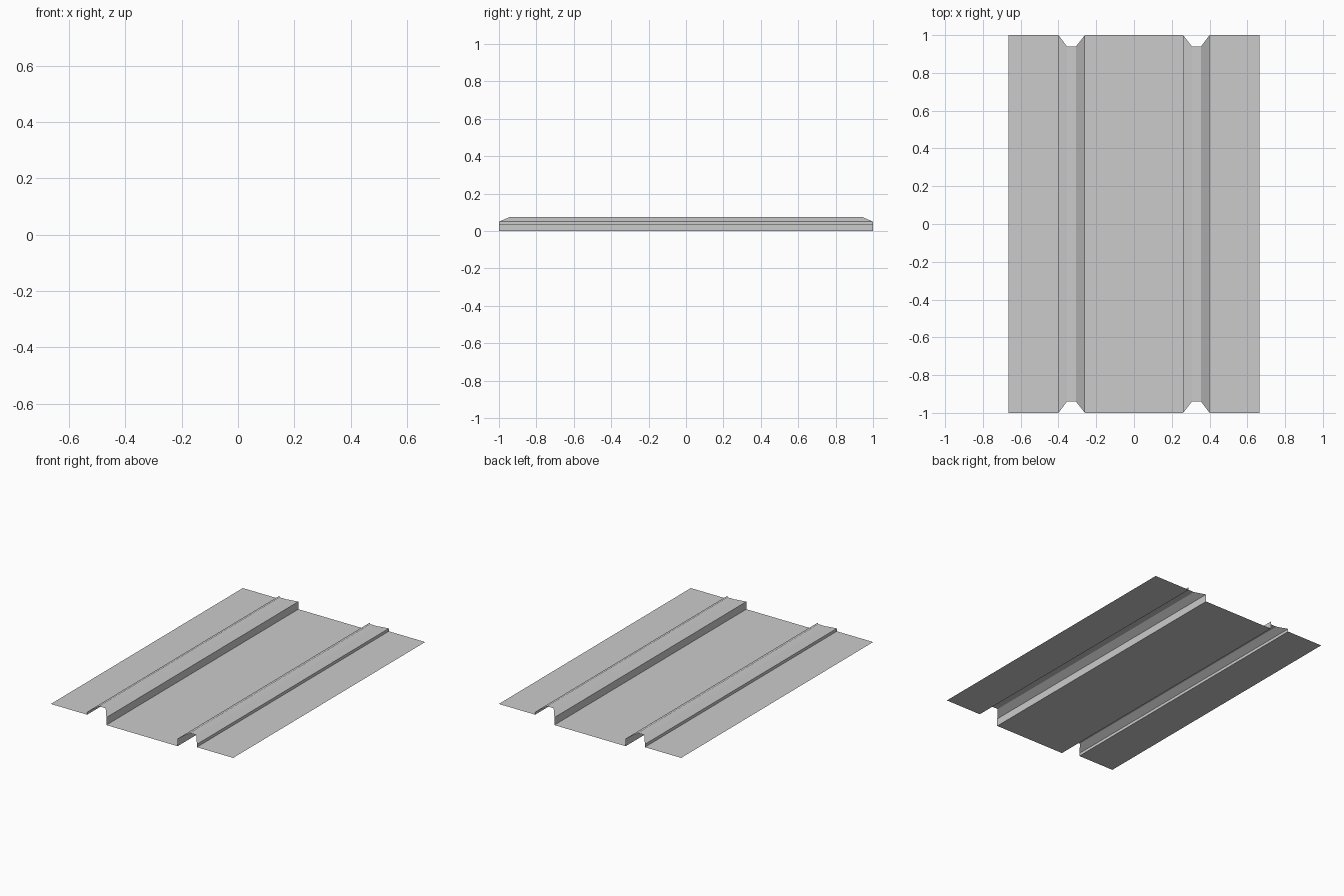
import bpy

if "Cube" in bpy.data.objects:
    bpy.data.objects.remove(bpy.data.objects["Cube"])

# Right half of the pressed profile: (x, z, half length in y)
half = [
    (0.26, 0.0, 1.0),     # edge of the centre panel
    (0.26, 0.05, 1.0),    # inner upright of the rib
    (0.307, 0.076, 0.94), # rib crown, set back at both ends
    (0.355, 0.076, 0.94),
    (0.40, 0.05, 1.0),    # outer slope of the rib
    (0.40, 0.031, 1.0),   # short outer upright
    (0.665, 0.031, 1.0),  # outer flange
]
profile = [(-x, z, y) for x, z, y in reversed(half)] + half

# Sweep the profile from the front end to the back end as a thin sheet
verts = []
for x, z, y in profile:
    verts += [(x, -y, z), (x, y, z)]
faces = [(2 * i, 2 * i + 2, 2 * i + 3, 2 * i + 1)
         for i in range(len(profile) - 1)]

mesh = bpy.data.meshes.new("ribbed_sheet")
mesh.from_pydata(verts, [], faces)
mesh.update()
sheet = bpy.data.objects.new("ribbed_sheet", mesh)
bpy.context.collection.objects.link(sheet)
